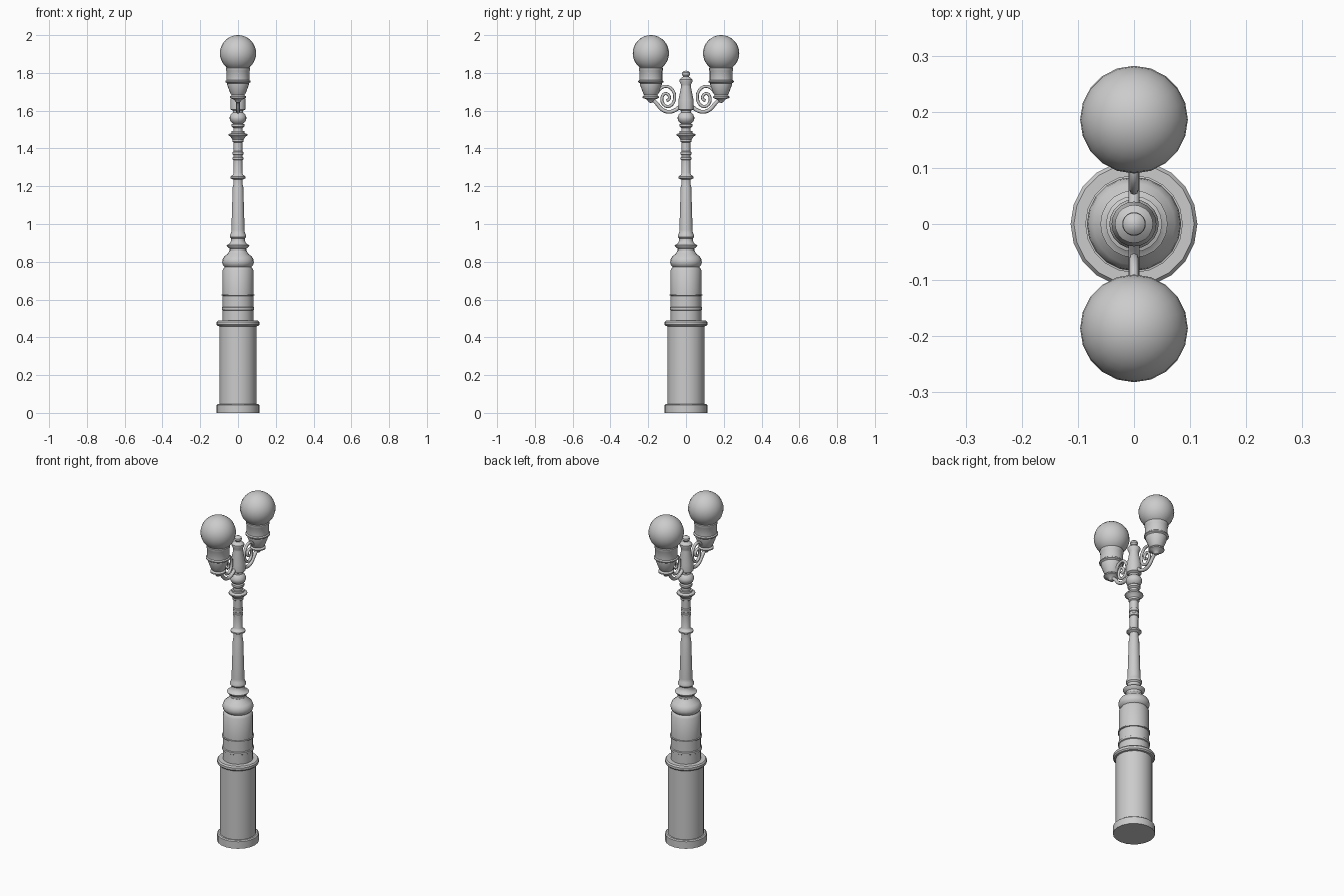
import bpy, bmesh, math
from mathutils import Vector

SIDES = 20


def finish(obj, angle=35):
    bpy.ops.object.select_all(action='DESELECT')
    obj.select_set(True)
    bpy.context.view_layer.objects.active = obj
    bpy.ops.object.shade_smooth_by_angle(angle=math.radians(angle))


def lathe(name, profile, y=0.0):
    """Spin a (radius, z) profile about the vertical axis."""
    bm = bmesh.new()
    vs = [bm.verts.new((r, 0, z)) for r, z in profile]
    es = [bm.edges.new(p) for p in zip(vs, vs[1:])]
    bmesh.ops.spin(bm, geom=vs + es, cent=(0, 0, 0), axis=(0, 0, 1),
                   angle=math.tau, steps=SIDES, use_duplicate=False)
    bmesh.ops.remove_doubles(bm, verts=bm.verts, dist=0.0001)
    bmesh.ops.recalc_face_normals(bm, faces=bm.faces)
    me = bpy.data.meshes.new(name)
    bm.to_mesh(me)
    bm.free()
    obj = bpy.data.objects.new(name, me)
    obj.location.y = y
    bpy.context.collection.objects.link(obj)
    finish(obj)
    return obj


def tube(name, pts, radius, side):
    """Round bar along a smooth path of (y, z) points."""
    cu = bpy.data.curves.new(name, 'CURVE')
    cu.dimensions = '3D'
    cu.bevel_depth = radius
    cu.bevel_resolution = 2
    cu.resolution_u = 4
    cu.use_fill_caps = True
    sp = cu.splines.new('BEZIER')
    sp.bezier_points.add(len(pts) - 1)
    for bp, (y, z) in zip(sp.bezier_points, pts):
        bp.co = Vector((0, side * y, z))
        bp.handle_left_type = bp.handle_right_type = 'AUTO'
    obj = bpy.data.objects.new(name, cu)
    bpy.context.collection.objects.link(obj)


# Pedestal: plinth, drum and cap ring
lathe("pedestal", [
    (0, 0), (0.113, 0), (0.113, 0.042), (0.107, 0.047), (0.098, 0.047),
    (0.098, 0.458), (0.107, 0.46), (0.113, 0.467), (0.113, 0.48),
    (0.107, 0.488), (0, 0.488)])

# Upper drum with two thin bands and rounded shoulder
lathe("upper_drum", [
    (0, 0.48), (0.081, 0.48), (0.081, 0.543), (0.086, 0.546),
    (0.086, 0.558), (0.081, 0.561), (0.081, 0.62), (0.087, 0.621),
    (0.087, 0.627), (0.081, 0.628), (0.081, 0.757), (0.074, 0.768),
    (0.07, 0.773), (0.08, 0.783), (0.084, 0.797), (0.082, 0.812),
    (0.073, 0.828), (0.055, 0.842), (0.045, 0.858), (0, 0.858)])

# Lower shaft: collar and tapered column
lathe("shaft", [
    (0, 0.85), (0.044, 0.855), (0.044, 0.87), (0.058, 0.882),
    (0.06, 0.888), (0.045, 0.896), (0.036, 0.912), (0.036, 0.922),
    (0.043, 0.93), (0.043, 0.942), (0.036, 0.952), (0.035, 0.97),
    (0.028, 1.195), (0.024, 1.21), (0.024, 1.235), (0.04, 1.243),
    (0.04, 1.251), (0.028, 1.26), (0.023, 1.27), (0.023, 1.338),
    (0.028, 1.341), (0.028, 1.353), (0.024, 1.356), (0.024, 1.365),
    (0.028, 1.368), (0.028, 1.382), (0.023, 1.386), (0.023, 1.432),
    (0.03, 1.437), (0.03, 1.448), (0.04, 1.462), (0.05, 1.469),
    (0.05, 1.476), (0.034, 1.482), (0.034, 1.492), (0, 1.492)])

# Bulb joint and central finial
lathe("finial", [
    (0, 1.48), (0.024, 1.485), (0.024, 1.508), (0.034, 1.516),
    (0.034, 1.528), (0.027, 1.533), (0.038, 1.542), (0.044, 1.556),
    (0.044, 1.566), (0.037, 1.582), (0.027, 1.59), (0.027, 1.6),
    (0.04, 1.607), (0.04, 1.655), (0.026, 1.728), (0.026, 1.737),
    (0.034, 1.753), (0.034, 1.765), (0.02, 1.777), (0.014, 1.78),
    (0.021, 1.79), (0.02, 1.801), (0.012, 1.809), (0, 1.812)])

for label, side in (("front", -1), ("back", 1)):
    y = 0.186 * side
    # Lamp holder cup
    lathe(label + "_lamp_holder", [
        (0, 1.64), (0.012, 1.645), (0.02, 1.658), (0.043, 1.668),
        (0.043, 1.675), (0.034, 1.682), (0.04, 1.69), (0.058, 1.738),
        (0.058, 1.745), (0.067, 1.751), (0.067, 1.757), (0.061, 1.762),
        (0.061, 1.81), (0.064, 1.815), (0.064, 1.827), (0.056, 1.832),
        (0, 1.832)], y)
    # Globe
    bpy.ops.mesh.primitive_uv_sphere_add(segments=20, ring_count=16,
                                         radius=0.096, location=(0, y, 1.904))
    bpy.context.object.name = label + "_globe"
    finish(bpy.context.object)
    # Supporting arm under the lamp
    tube(label + "_arm", [(0.178, 1.66), (0.155, 1.638), (0.125, 1.605),
                          (0.09, 1.594), (0.055, 1.604), (0.03, 1.625)],
         0.010, side)
    # Decorative scroll
    tube(label + "_scroll", [
        (0.15, 1.70), (0.128, 1.722), (0.10, 1.728), (0.072, 1.71),
        (0.06, 1.67), (0.075, 1.632), (0.1, 1.622), (0.122, 1.638),
        (0.127, 1.668), (0.112, 1.69), (0.092, 1.682), (0.09, 1.66),
        (0.104, 1.654)], 0.008, side)
